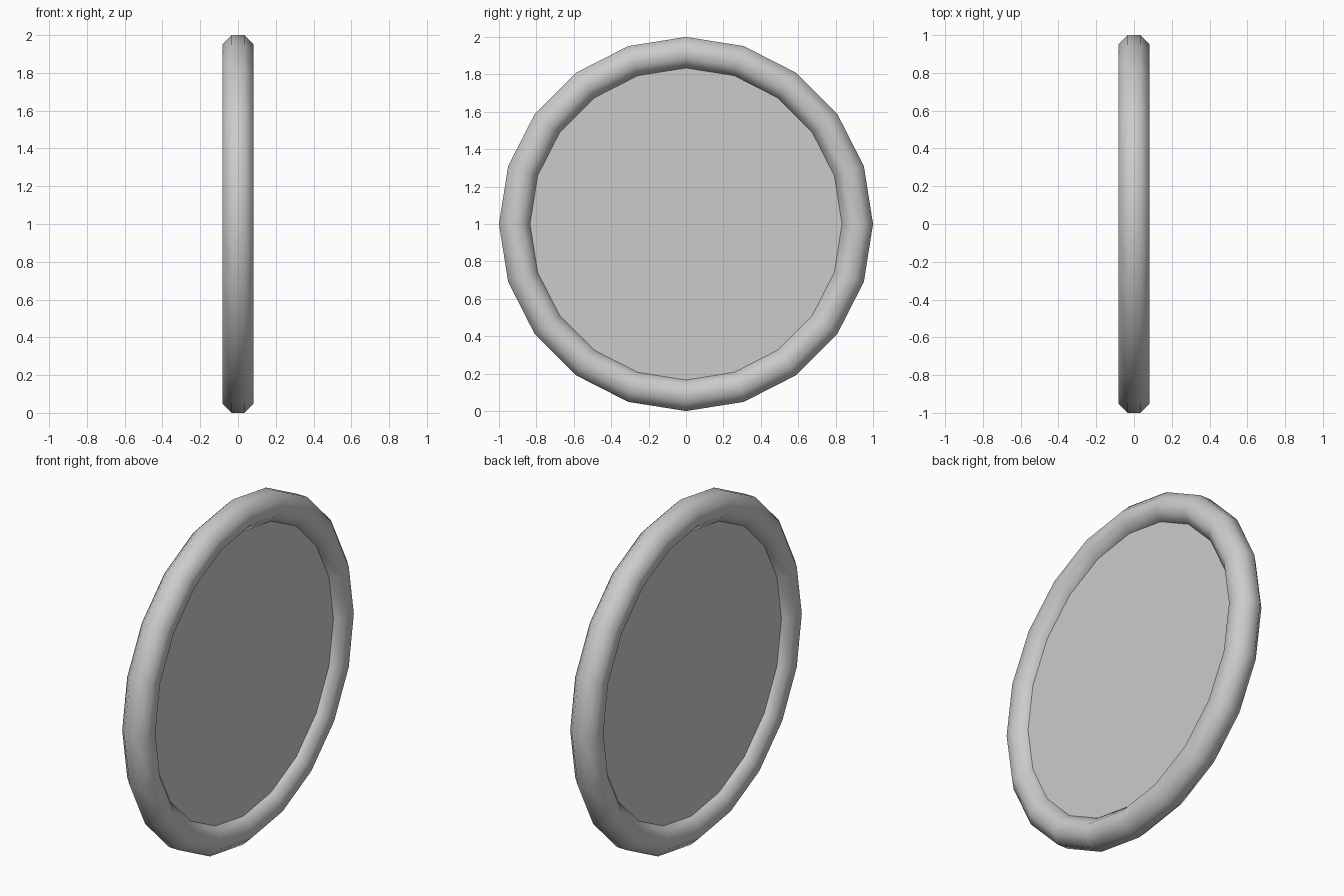
import bpy, bmesh
from math import cos, sin, pi, tau

if "Cube" in bpy.data.objects:
    bpy.data.objects.remove(bpy.data.objects["Cube"])

SIDES, PROFILE = 20, 8
APOTHEM = 0.083                       # half width of the octagonal rim section
R_MINOR = APOTHEM / cos(pi / PROFILE)
R_MAJOR = 1 - APOTHEM


def make_object(name, bm):
    bmesh.ops.recalc_face_normals(bm, faces=bm.faces)
    mesh = bpy.data.meshes.new(name)
    bm.to_mesh(mesh)
    bm.free()
    obj = bpy.data.objects.new(name, mesh)
    obj.location.z = 1
    bpy.context.collection.objects.link(obj)
    return obj


# Rim: octagonal section swept round the x axis, smooth shaded
bm = bmesh.new()
rings = []
for i in range(SIDES):
    a = tau * i / SIDES
    ring = []
    for j in range(PROFILE):
        b = tau * (j + 0.5) / PROFILE
        r = R_MAJOR + R_MINOR * cos(b)
        ring.append(bm.verts.new((R_MINOR * sin(b), r * cos(a), r * sin(a))))
    rings.append(ring)
for i in range(SIDES):
    p, q = rings[i], rings[(i + 1) % SIDES]
    for j in range(PROFILE):
        k = (j + 1) % PROFILE
        bm.faces.new((p[j], q[j], q[k], p[k]))
for f in bm.faces:
    f.smooth = True
make_object("rim", bm)

# Panel: flat disc filling the rim, flush with the inner flat of the section
bm = bmesh.new()
caps = []
for x in (-0.0335, 0.0335):
    caps.append([bm.verts.new((x, 0.845 * cos(tau * i / SIDES), 0.845 * sin(tau * i / SIDES)))
                 for i in range(SIDES)])
    bm.faces.new(caps[-1])
for i in range(SIDES):
    k = (i + 1) % SIDES
    bm.faces.new((caps[0][i], caps[0][k], caps[1][k], caps[1][i]))
make_object("panel", bm)
